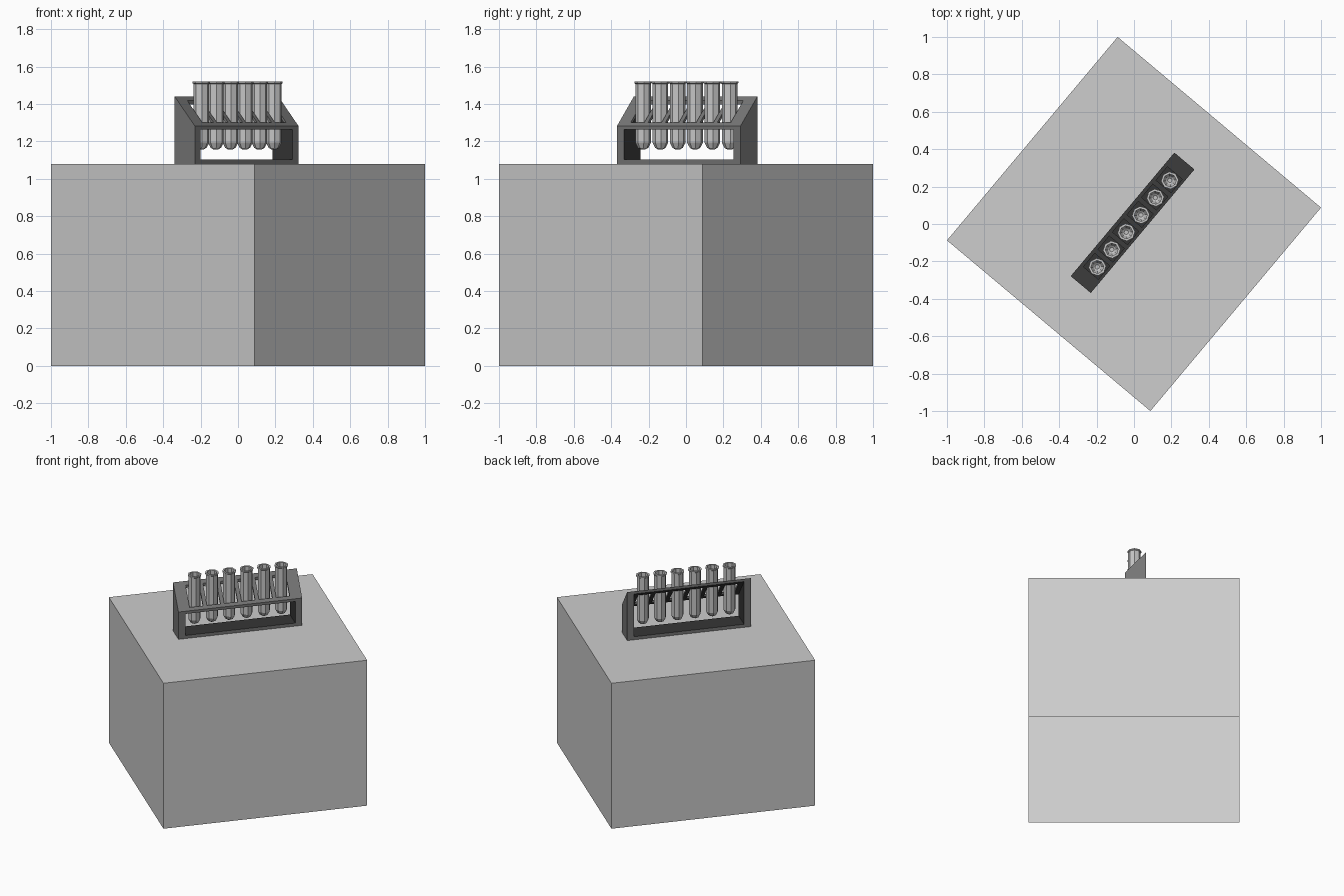
import bpy, bmesh, math

if "Cube" in bpy.data.objects:
    bpy.data.objects.remove(bpy.data.objects["Cube"])

TURN = math.radians(50)      # whole model is turned about z
TOP = 1.08                   # pedestal height


def material(name, v):
    m = bpy.data.materials.new(name)
    m.diffuse_color = (v, v, v, 1)
    m.use_nodes = True
    m.node_tree.nodes["Principled BSDF"].inputs["Base Color"].default_value = m.diffuse_color
    return m


LIGHT = material("light_grey", 0.61)
DARK = material("dark_grey", 0.18)
INNER = material("inner_black", 0.036)
GLASS = material("glass_grey", 0.55)


def finish(name, bm, *mats):
    bmesh.ops.recalc_face_normals(bm, faces=bm.faces)
    me = bpy.data.meshes.new(name)
    bm.to_mesh(me)
    bm.free()
    for m in mats:
        me.materials.append(m)
    ob = bpy.data.objects.new(name, me)
    ob.rotation_euler.z = TURN
    bpy.context.collection.objects.link(ob)
    return ob


def prism(name, profile, x0, x1, *mats):
    """Extrude a (y, z) profile along local x."""
    bm = bmesh.new()
    face = bm.faces.new([bm.verts.new((x0, y, z)) for y, z in profile])
    ext = bmesh.ops.extrude_face_region(bm, geom=[face])
    for g in ext["geom"]:
        if isinstance(g, bmesh.types.BMVert):
            g.co.x = x1
    return finish(name, bm, *mats)


def paint(ob, rule):
    """Second material on the faces whose local normal meets the rule."""
    for p in ob.data.polygons:
        p.material_index = 1 if rule(p.normal) else 0


def lathe(bm, profile, cx, cy, sides):
    """Revolve a (radius, z) profile and cap both ends."""
    rings = []
    for r, z in profile:
        rings.append([bm.verts.new((cx + r * math.cos(2 * math.pi * i / sides),
                                    cy + r * math.sin(2 * math.pi * i / sides), z))
                      for i in range(sides)])
    for a, b in zip(rings, rings[1:]):
        for i in range(sides):
            j = (i + 1) % sides
            bm.faces.new((a[i], a[j], b[j], b[i]))
    bm.faces.new(rings[0])
    bm.faces.new(rings[-1])


# pedestal block, open underneath
H = 1 / (math.cos(TURN) + math.sin(TURN))
block = prism("pedestal", [(-H, 0), (H, 0), (H, TOP), (-H, TOP)], -H, H, LIGHT)
bm = bmesh.new()
bm.from_mesh(block.data)
bmesh.ops.delete(bm, geom=[f for f in bm.faces if f.normal.z < -0.9], context='FACES')
bm.to_mesh(block.data)
bm.free()

# rack: sloped end walls, base slab and sloped plate, black on the inside
F, B, L, W = -0.06, 0.08, 0.431, 0.048
ZF, ZB, T = 1.283, 1.44, 0.02
wall = [(F, TOP), (B, TOP), (B, ZB), (F, ZF)]
left = prism("rack_left_wall", wall, -L, -L + W, DARK, INNER)
paint(left, lambda n: n.x > 0.9)
right = prism("rack_right_wall", wall, L - W, L, DARK, INNER)
paint(right, lambda n: n.x < -0.9)
base = prism("rack_base", [(F, TOP), (B, TOP), (B, TOP + 0.023), (F, TOP + 0.023)],
             -L + W, L - W, DARK, INNER)
paint(base, lambda n: n.z > 0.9)
plate = prism("rack_plate", [(F, ZF - T), (B, ZB - T), (B, ZB), (F, ZF)],
              -L + W, L - W, DARK, INNER)

# square openings through the sloped plate
spots = [(i - 2.5) * 0.1208 for i in range(6)]
bm = bmesh.new()
for x in spots:
    made = bmesh.ops.create_cube(bm, size=1)
    for v in made["verts"]:
        v.co = (x + v.co.x * 0.094, 0.008 + v.co.y * 0.104, 1.36 + v.co.z * 0.5)
cutter = finish("hole_cutter", bm, DARK)
cutter.hide_render = True
mod = plate.modifiers.new("holes", 'BOOLEAN')
mod.operation, mod.solver, mod.object = 'DIFFERENCE', 'EXACT', cutter
bpy.context.view_layer.objects.active = plate
bpy.ops.object.modifier_apply(modifier="holes")
bpy.data.objects.remove(cutter)
paint(plate, lambda n: n.z < -0.1)

# hollow test tubes with a small lip
tube = [(0.014, 1.158), (0.028, 1.166), (0.042, 1.193), (0.042, 1.508),
        (0.047, 1.512), (0.047, 1.52), (0.034, 1.52), (0.034, 1.2),
        (0.022, 1.175), (0.012, 1.168)]
for n, x in enumerate(spots):
    bm = bmesh.new()
    lathe(bm, tube, x, 0.003, 8)
    finish(f"test_tube_{n + 1}", bm, GLASS)
